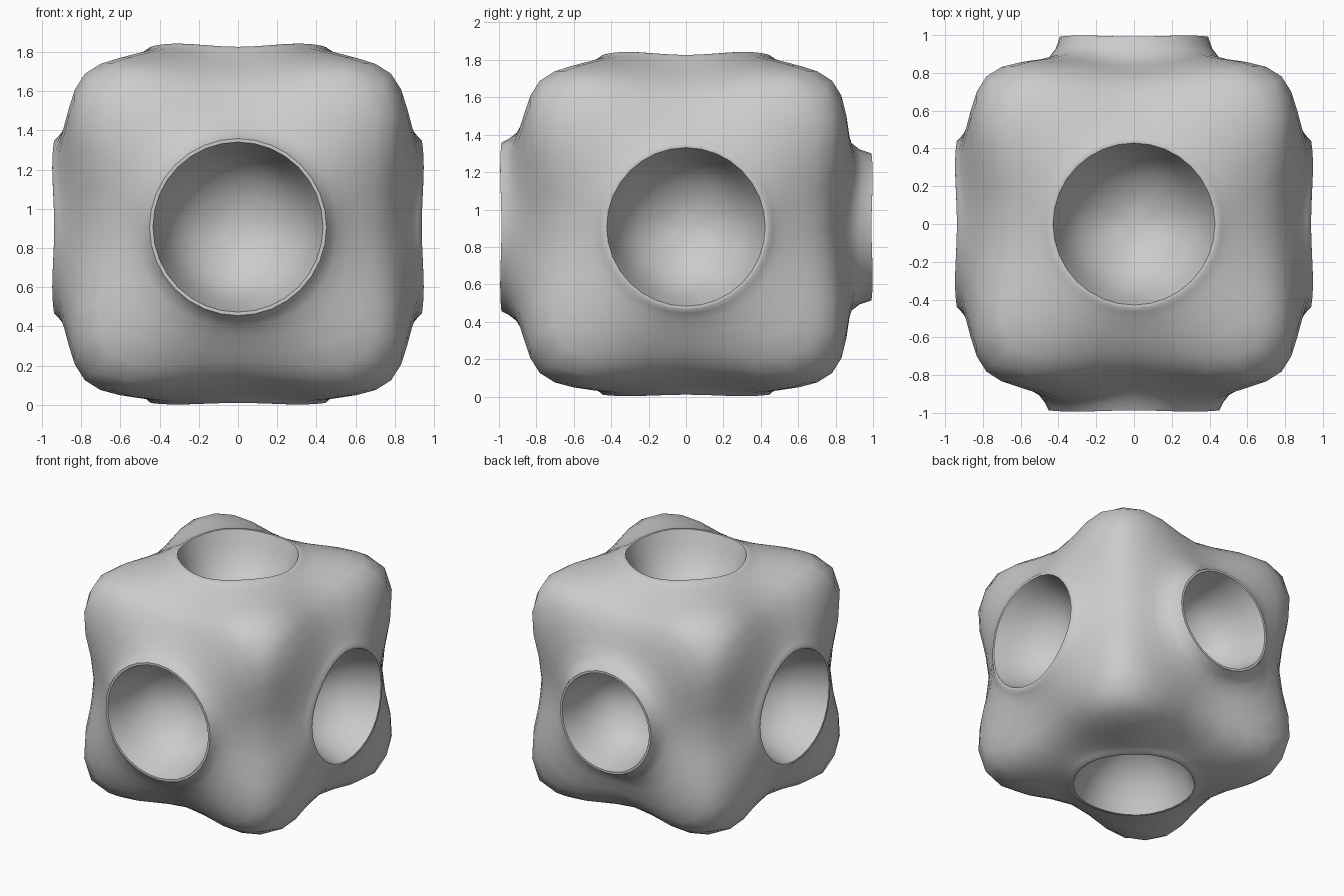
import bpy, bmesh
from math import cos, sin, pi, sqrt
from mathutils import Vector

if "Cube" in bpy.data.objects:
    bpy.data.objects.remove(bpy.data.objects["Cube"])

MID_Z = 0.907
X, Y, Z = Vector((1, 0, 0)), Vector((0, 1, 0)), Vector((0, 0, 1))


def ring16(side, between, corner):
    """16 points with square symmetry, from (out, along, height) at 0, 22 and 45 degrees."""
    (a, _, h0), (b, t, h1), (c, _, h2) = side, between, corner
    pts = []
    quarter = [(a, 0, h0), (b, t, h1), (c, c, h2), (t, b, h1)]
    for _ in range(4):
        pts += quarter
        quarter = [(-v, u, h) for u, v, h in quarter]
    return pts


def circle16(r, h, wave=0.0):
    return [(r * cos(k * pi / 8), r * sin(k * pi / 8),
             h + wave * sin(k * pi / 4) ** 2) for k in range(16)]


def add_face(bm, crease, n, u, v, rim, radius, base, wave, floor=0.52):
    """One dished side of the block: bowl, rim lip, then skin out to the cube edges."""
    def vert(p):
        return bm.verts.new(u * p[0] + v * p[1] + n * p[2] + Z * MID_Z)

    depth = rim - floor
    ball = (radius ** 2 + depth ** 2) / (2 * depth)
    rings = []
    for f in (0.3, 0.6, 0.85):
        drop = ball - sqrt(ball ** 2 - (f * radius) ** 2)
        rings.append(circle16(f * radius, floor + drop, wave * f))
    b = radius + 0.055
    rings += [
        circle16(radius, rim, wave),
        circle16(radius + 0.018, rim, wave),
        ring16((b, 0, base - 0.02), (b * 0.924, b * 0.383, base), (b * 0.707, b * 0.707, base + 0.015)),
        ring16((0.615, 0, 0.79), (0.65, 0.32, 0.85), (0.58, 0.58, 0.88)),
        ring16((0.69, 0, 0.69), (0.815, 0.46, 0.815), (0.805, 0.805, 0.805)),
    ]
    loops = [[vert(p) for p in r] for r in rings]
    pole = vert((0, 0, floor))
    for k in range(16):
        j = (k + 1) % 16
        bm.faces.new((pole, loops[0][k], loops[0][j]))
        for a, c in zip(loops, loops[1:]):
            bm.faces.new((a[k], c[k], c[j], a[j]))
        for lip in loops[3:5]:
            bm.edges.get((lip[k], lip[j]))[crease] = 1.0


# Block with a round dish on all six sides
bm = bmesh.new()
crease = bm.edges.layers.float.new("crease_edge")
add_face(bm, crease, X, Y, Z, 0.935, 0.435, 0.91, 0.015)
add_face(bm, crease, -X, -Y, Z, 0.935, 0.435, 0.91, 0.015)
add_face(bm, crease, -Y, -Z, X, 0.985, 0.445, 0.92, 0.01)
add_face(bm, crease, Y, Z, X, 0.99, 0.385, 0.875, 0.01)
add_face(bm, crease, Z, X, Y, 0.915, 0.44, 0.905, 0.025)
add_face(bm, crease, -Z, -X, Y, 0.895, 0.44, 0.875, 0.012)
bmesh.ops.remove_doubles(bm, verts=bm.verts, dist=0.001)
bmesh.ops.recalc_face_normals(bm, faces=bm.faces)

mesh = bpy.data.meshes.new("dished_block")
bm.to_mesh(mesh)
bm.free()
block = bpy.data.objects.new("dished_block", mesh)
bpy.context.collection.objects.link(block)
bpy.context.view_layer.objects.active = block
block.select_set(True)

# Round the corners while keeping the rims crisp
sub = block.modifiers.new("round", 'SUBSURF')
sub.levels = sub.render_levels = 1
bpy.ops.object.modifier_apply(modifier="round")
bpy.ops.object.shade_smooth_by_angle(angle=0.9)
